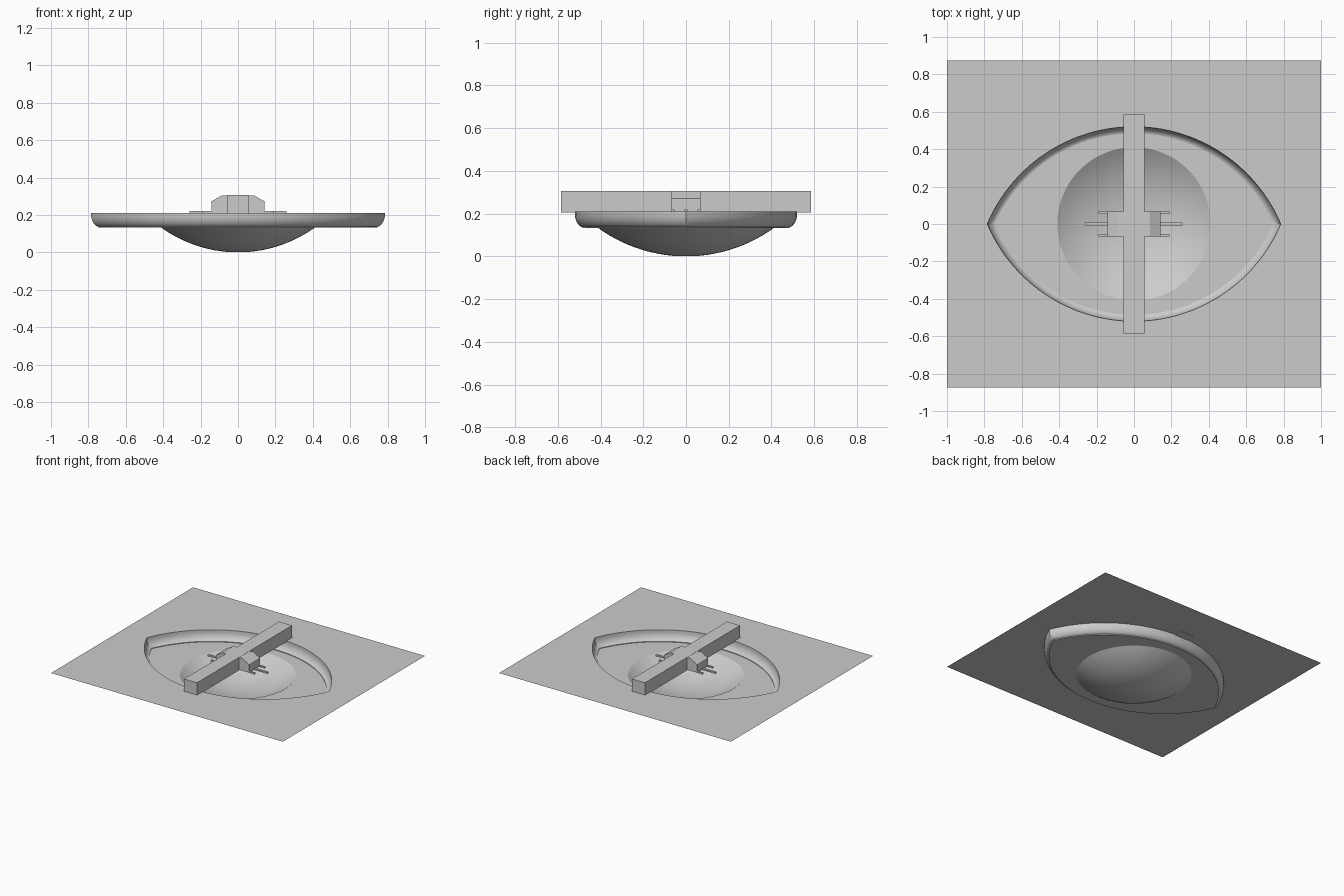
import bpy, bmesh, math

cube = bpy.data.objects.get("Cube")
if cube:
    bpy.data.objects.remove(cube)

grey = bpy.data.materials.new("light grey")
grey.use_nodes = True
COLOUR = (0.6, 0.6, 0.6, 1)
grey.diffuse_color = COLOUR
grey.node_tree.nodes["Principled BSDF"].inputs["Base Color"].default_value = COLOUR

PLATE_Z, FLOOR_Z, BOWL_R = 0.21, 0.132, 0.41
ARC_R, ARC_C = 0.852, 0.332      # two arcs crossing make the almond outline


def finish(name, bm, smooth=False):
    bmesh.ops.recalc_face_normals(bm, faces=bm.faces)
    mesh = bpy.data.meshes.new(name)
    bm.to_mesh(mesh)
    bm.free()
    mesh.materials.append(grey)
    obj = bpy.data.objects.new(name, mesh)
    bpy.context.collection.objects.link(obj)
    if smooth:
        bpy.ops.object.select_all(action='DESELECT')
        obj.select_set(True)
        bpy.context.view_layer.objects.active = obj
        bpy.ops.object.shade_smooth_by_angle(angle=math.radians(35))
    return obj


def almond(inset, z, n=40):
    r = ARC_R - inset
    half = math.acos(ARC_C / r)
    pts = []
    for side in (1, -1):
        for i in range(n):
            a = half - 2 * half * i / n
            pts.append((side * r * math.sin(a), side * (r * math.cos(a) - ARC_C), z))
    return pts


def circle(r, z, n=64):
    return [(r * math.cos(math.tau * i / n), r * math.sin(math.tau * i / n), z) for i in range(n)]


def sheet_with_hole(name, outer, inner):
    bm = bmesh.new()
    edges = []
    for loop in (outer, inner):
        vs = [bm.verts.new(p) for p in loop]
        edges += [bm.edges.new((vs[i - 1], vs[i])) for i in range(len(vs))]
    bmesh.ops.triangle_fill(bm, edges=edges, use_beauty=True, normal=(0, 0, 1))
    bmesh.ops.dissolve_limit(bm, angle_limit=0.01, verts=[], edges=bm.edges[:])
    bmesh.ops.triangulate(bm, faces=bm.faces[:])
    for f in bm.faces:
        f.normal_update()
        if f.normal.z < 0:
            f.normal_flip()
    return finish(name, bm)


def loft(name, loops, cap=False):
    bm = bmesh.new()
    rings = [[bm.verts.new(p) for p in loop] for loop in loops]
    for a, b in zip(rings, rings[1:]):
        for i in range(len(a)):
            bm.faces.new((a[i - 1], a[i], b[i], b[i - 1]))
    if cap:
        bm.faces.new(rings[-1])
    return finish(name, bm, True)


def prism(name, profile, y0, y1):
    # extrudes an x-z profile along y
    bm = bmesh.new()
    face = bm.faces.new([bm.verts.new((x, y0, z)) for x, z in profile])
    out = bmesh.ops.extrude_face_region(bm, geom=[face])
    for v in out["geom"]:
        if isinstance(v, bmesh.types.BMVert):
            v.co.y = y1
    return finish(name, bm)


def box(name, x0, x1, y0, y1, z0, z1):
    return prism(name, [(x0, z0), (x1, z0), (x1, z1), (x0, z1)], y0, y1)


# flat plate with almond opening
corners = [(sx, sy * 0.875, PLATE_Z) for sx, sy in ((-1, -1), (1, -1), (1, 1), (-1, 1))]
sheet_with_hole("plate", corners, almond(0, PLATE_Z))

# rounded wall of the recess
wall = [(0, PLATE_Z), (0, 0.19), (0.003, 0.175), (0.009, 0.16), (0.018, 0.147),
        (0.028, 0.139), (0.035, 0.137), (0.035, FLOOR_Z)]
loft("recess_wall", [almond(d, z) for d, z in wall])

# recess floor and the shallow bowl under it
sheet_with_hole("recess_floor", almond(0.035, FLOOR_Z), circle(BOWL_R, FLOOR_Z))
sphere_r = (BOWL_R ** 2 + FLOOR_Z ** 2) / (2 * FLOOR_Z)
full = math.asin(BOWL_R / sphere_r)
steps = 14
bowl = []
for k in range(steps):
    a = full * (1 - k / steps)
    bowl.append(circle(sphere_r * math.sin(a), sphere_r * (1 - math.cos(a))))
loft("bowl", bowl, cap=True)

# cross bar and its chamfered hub
box("cross_bar", -0.056, 0.056, -0.585, 0.585, 0.205, 0.306)
prism("hub", [(-0.143, PLATE_Z), (0.143, PLATE_Z), (0.143, 0.272), (0.085, 0.305),
              (-0.085, 0.305), (-0.143, 0.272)], -0.068, 0.068)

# small prongs and centre pin at each end of the hub
for side, label in ((1, "left"), (-1, "right")):
    box(label + "_pin", side * 0.14, side * 0.258, -0.008, 0.008, 0.209, 0.22)
    for s, end in ((-1, "front"), (1, "back")):
        box(f"{label}_{end}_prong", side * 0.14, side * 0.19, s * 0.054, s * 0.068, 0.209, 0.22)
